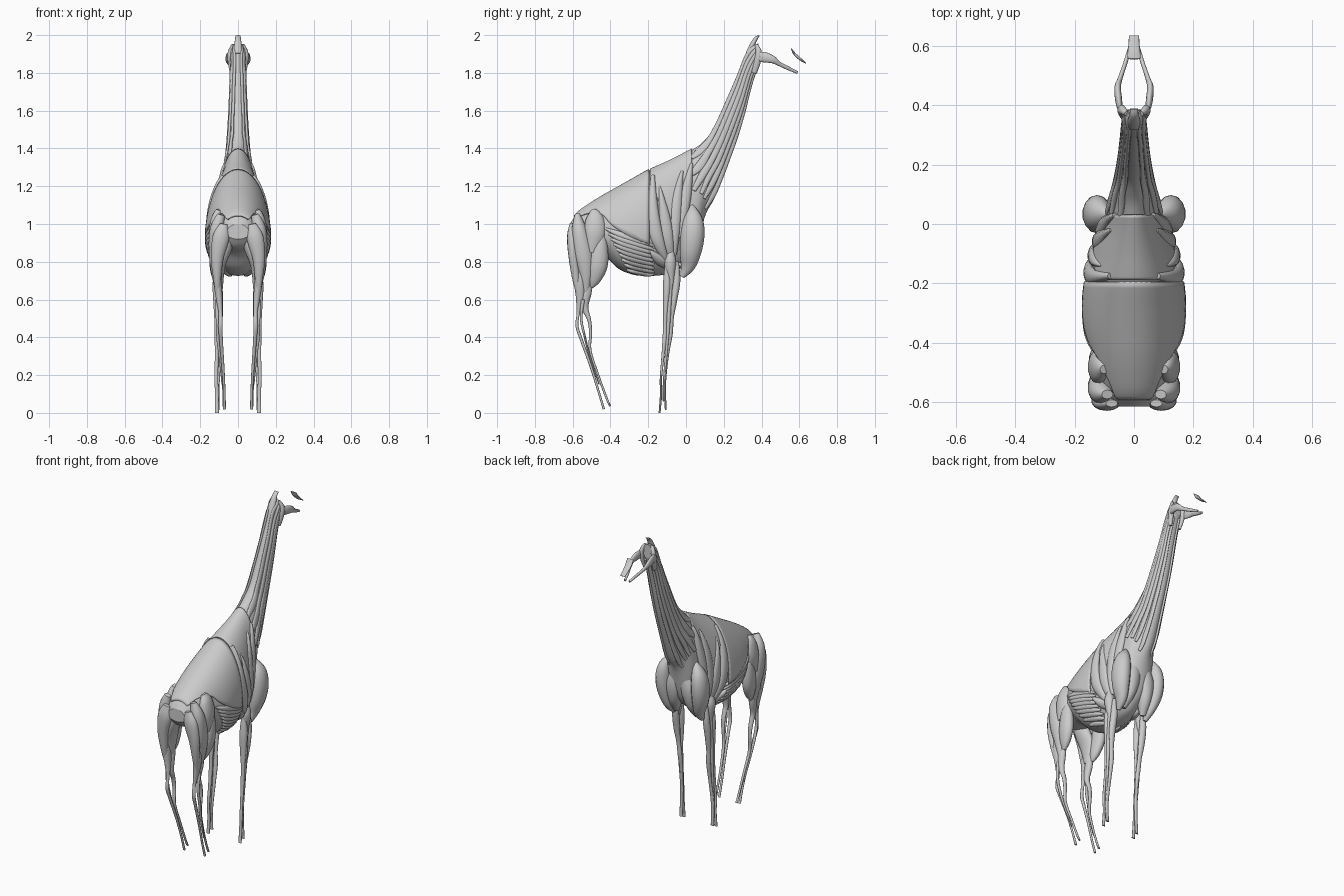
import bpy, bmesh, math
from mathutils import Vector as V

# Torso and neck sections: y, bottom z, top z, half width
SEC = [(-0.615, .92, 1.0, .06), (-.58, .88, 1.05, .09), (-.52, .86, 1.095, .115), (-.44, .84, 1.145, .135),
       (-.36, .765, 1.19, .158), (-.28, .732, 1.235, .164), (-.2, .725, 1.28, .158), (-.1, .735, 1.325, .135),
       (-.02, .77, 1.365, .11), (.06, .87, 1.41, .09), (.1, 1.04, 1.445, .075), (.15, 1.135, 1.51, .062),
       (.22, 1.315, 1.66, .049), (.285, 1.505, 1.81, .041), (.34, 1.715, 1.94, .036), (.385, 1.87, 1.955, .033)]


def section(y):
    """Smoothly interpolated section: zb, zt, w, zc"""
    y = min(max(y, SEC[0][0]), SEC[-1][0])
    i = 0
    while i < len(SEC) - 2 and y > SEC[i + 1][0]:
        i += 1
    a, b = SEC[i], SEC[i + 1]
    p, q = SEC[max(i - 1, 0)], SEC[min(i + 2, len(SEC) - 1)]
    h = b[0] - a[0]
    t = (y - a[0]) / h
    out = []
    for k in (1, 2, 3):
        m0 = (b[k] - p[k]) / (b[0] - p[0]) * h
        m1 = (q[k] - a[k]) / (q[0] - a[0]) * h
        out.append((2*t**3 - 3*t*t + 1) * a[k] + (t**3 - 2*t*t + t) * m0
                   + (3*t*t - 2*t**3) * b[k] + (t**3 - t*t) * m1)
    zb, zt, w = out
    return zb, zt, w, zb + (.38 if y < 0 else .38 + min(y, .1) * 1.2) * (zt - zb)


def surface(y, z):
    """Point and outward normal on the right flank"""
    zb, zt, w, zc = section(y)
    h = zt - zc if z > zc else zc - zb
    u = max(-.96, min(.96, (z - zc) / h))
    x = w * math.sqrt(1 - u * u)
    return V((x, y, zc + u * h)), V((x / w**2, 0, u / h)).normalized()


def finish(name, bm, mirror=False, solid=0):
    bmesh.ops.recalc_face_normals(bm, faces=bm.faces)
    me = bpy.data.meshes.new(name)
    bm.to_mesh(me)
    bm.free()
    for f in me.polygons:
        f.use_smooth = len(f.vertices) < 6
    ob = bpy.data.objects.new(name, me)
    bpy.context.collection.objects.link(ob)
    if solid:
        m = ob.modifiers.new("thickness", 'SOLIDIFY')
        m.thickness, m.offset = solid, 0
    if mirror:
        ob.modifiers.new("mirror", 'MIRROR')
    return ob


def skin(name, rings, closed=True, **kw):
    bm = bmesh.new()
    rv = [[bm.verts.new(c) for c in r] for r in rings]
    n = len(rv[0])
    for a, b in zip(rv, rv[1:]):
        for j in range(n if closed else n - 1):
            k = (j + 1) % n
            bm.faces.new((a[j], a[k], b[k], b[j]))
    if closed:
        bm.faces.new(rv[0])
        bm.faces.new(rv[-1])
    return finish(name, bm, **kw)


def smooth_path(rows, n=5):
    out = []
    for i in range(len(rows) - 1):
        p, a, b, q = (rows[max(i-1, 0)], rows[i], rows[i+1], rows[min(i+2, len(rows)-1)])
        for s in range(n):
            t = s / n
            out.append([.5 * (2*B + (C-A)*t + (2*A-5*B+4*C-D)*t*t + (3*B-A-3*C+D)*t**3)
                        for A, B, C, D in zip(p, a, b, q)])
    return out + [list(rows[-1])]


def muscle(name, rows, thick=None, normal=(1, 0, 0), mirror=True):
    """rows (x,y,z,width,thickness), or (y,z,width) laid on the flank when thick is given"""
    path = smooth_path(rows)
    pts, nrm, rad = [], [], []
    for r in path:
        if thick:
            p, n = surface(r[0], r[1])
            rad.append((max(r[2], .002), thick * min(1, max(r[2], .002) / .012)))
        else:
            p, n = V(r[:3]), V(normal).normalized()
            rad.append((max(r[3], .002), max(r[4], .002)))
        pts.append(p)
        nrm.append(n)
    rings = []
    for i, p in enumerate(pts):
        t = (pts[min(i+1, len(pts)-1)] - pts[max(i-1, 0)]).normalized()
        side = nrm[i].cross(t).normalized()
        up = t.cross(side)
        w, h = rad[i]
        rings.append([p + side * w * math.cos(a) + up * h * math.sin(a)
                      for a in (k * math.tau / 14 for k in range(14))])
    return skin(name, rings, mirror=mirror)


def sheet(name, low, off):
    """Muscle sheet draped over the back; low = (y, lower edge z)"""
    rings = []
    for y, zl in smooth_path(low, 4):
        zb, zt, w, zc = section(y)
        a0 = math.acos(max(-1, min(1, (zl - zc) / (zt - zc if zl > zc else zc - zb))))
        ring = []
        for k in range(33):
            a = a0 * (k / 16 - 1)
            c = math.cos(a)
            ring.append(((w + off) * math.sin(a), y, zc + c * ((zt + off * .6 - zc) if c > 0 else zc - zb)))
        rings.append(ring)
    return skin(name, rings, closed=False, solid=.008)


# Core of torso and neck
rings = []
for i in range(81):
    y = SEC[0][0] + (SEC[-1][0] - SEC[0][0]) * i / 80
    zb, zt, w, zc = section(y)
    rings.append([(w * math.sin(a), y, zc + math.cos(a) * (zt - zc if math.cos(a) > 0 else zc - zb))
                  for a in (k * math.tau / 32 for k in range(32))])
skin("torso_and_neck", rings)

# Back sheets
sheet("back_sheet", [(-.59, 1.02), (-.53, 1.05), (-.45, 1.05), (-.39, .99), (-.3, .935), (-.195, .89)], .008)
sheet("shoulder_sheet", [(-.188, 1.2), (-.13, 1.1), (-.07, 1.02), (-.02, 1.12), (.03, 1.3)], .006)

# Rib slats
for i in range(9):
    y0, z0, y1, z1 = -.425 + .014*i, .975 - .027*i, -.17, .885 - .02*i
    muscle(f"rib_slat_{i+1}", [(y0, z0, .006), (y0*.7 + y1*.3, z0*.65 + z1*.35, .017),
                               (y0*.3 + y1*.7, z0*.27 + z1*.73, .016), (y1, z1, .006)], .012)

# Shoulder straps
for i, s in enumerate([
    [(-.175, 1.25, .012), (-.175, 1.08, .028), (-.155, .93, .035), (-.1, .8, .014)],
    [(-.14, 1.2, .006), (-.115, 1.05, .028), (-.1, .92, .034), (-.075, .8, .014)],
    [(-.02, 1.28, .008), (-.05, 1.13, .03), (-.06, .98, .03), (-.06, .84, .012)],
    [(.03, 1.32, .008), (.0, 1.17, .03), (-.02, 1.05, .03), (-.03, .93, .012)],
    [(-.19, .86, .006), (-.14, .81, .03), (-.07, .78, .025), (-.03, .79, .01)]]):
    muscle(f"shoulder_strap_{i+1}", s, .02)

# Long neck straps
for i, (f, ys) in enumerate([(.1, .1), (.27, .095), (.44, .08), (.61, .04), (.78, .02), (.93, .03)]):
    rows = []
    for k in range(8):
        y = ys + (.378 - ys) * k / 7
        zb, zt = section(y)[:2]
        rows.append((y, zb + f * (zt - zb), max(.011, .045 * (zt - zb)) * (.5 if k == 0 else 1)))
    muscle(f"neck_strap_{i+1}", rows, .008)

# Chest and shoulder masses
muscle("shoulder_mass", [(.085, .03, 1.1, .01, .01), (.115, .037, 1.03, .05, .04), (.125, .035, .95, .063, .049),
                         (.12, .025, .86, .058, .045), (.105, .01, .78, .04, .03), (.1, -.02, .72, .012, .012)])
muscle("chest_mass", [(.03, .05, 1.03, .02, .03), (.05, .045, .93, .04, .05), (.06, .02, .83, .045, .04),
                      (.075, -.01, .74, .015, .02)])

# Forelegs
muscle("elbow_muscle", [(.115, -.08, .86, .015, .015), (.115, -.083, .8, .031, .028), (.11, -.08, .72, .02, .02),
                        (.11, -.075, .66, .008, .01)])
muscle("foreleg_extensor", [(.105, -.05, .8, .012, .012), (.108, -.05, .7, .02, .02), (.11, -.063, .6, .017, .02),
                            (.105, -.075, .5, .01, .014), (.1, -.082, .42, .012, .014), (.1, -.098, .3, .007, .011),
                            (.108, -.112, .15, .006, .011), (.11, -.107, .015, .005, .011)])
muscle("foreleg_flexor", [(.11, -.1, .78, .012, .015), (.11, -.1, .68, .022, .025), (.11, -.106, .57, .015, .02),
                          (.112, -.11, .48, .011, .013), (.112, -.112, .4, .012, .012), (.113, -.122, .3, .008, .01),
                          (.115, -.133, .18, .006, .01), (.112, -.132, .1, .006, .01), (.112, -.14, 0, .005, .011)])
muscle("foreleg_side_tendon", [(.117, -.08, .7, .01, .01), (.115, -.09, .55, .012, .012), (.115, -.098, .4, .008, .008),
                               (.112, -.118, .15, .005, .006), (.112, -.12, .06, .003, .004)])

# Haunches and thighs
muscle("hip_muscle", [(.1, -.49, 1.075, .015, .015), (.112, -.482, 1.03, .048, .03), (.12, -.482, .95, .058, .036),
                      (.12, -.5, .85, .03, .025)])
muscle("thigh_front", [(.11, -.455, 1.0, .012, .01), (.12, -.455, .9, .038, .028), (.118, -.465, .79, .052, .034),
                       (.11, -.485, .71, .036, .025), (.105, -.5, .665, .01, .01)])
muscle("thigh_side", [(.09, -.575, 1.05, .015, .02), (.112, -.565, .97, .04, .038), (.12, -.545, .85, .05, .035),
                      (.115, -.53, .74, .036, .027), (.105, -.53, .62, .01, .01)])
muscle("thigh_rear", [(.075, -.605, 1.0, .012, .02), (.09, -.603, .93, .027, .045), (.11, -.595, .82, .026, .034),
                      (.11, -.58, .7, .02, .02), (.105, -.565, .6, .006, .01)])
muscle("thigh_inner", [(.045, -.57, .96, .03, .03), (.065, -.55, .88, .05, .035), (.09, -.53, .78, .052, .024),
                       (.095, -.53, .66, .02, .015)])

# Hind shanks and tendons
muscle("calf", [(.11, -.55, .8, .015, .015), (.108, -.56, .7, .03, .022), (.1, -.56, .61, .023, .018),
                (.093, -.57, .53, .009, .01), (.093, -.577, .46, .008, .012), (.09, -.555, .39, .008, .01),
                (.08, -.505, .25, .007, .008), (.073, -.465, .12, .006, .007), (.072, -.435, .02, .006, .008)])
muscle("shank_front", [(.1, -.505, .72, .015, .015), (.1, -.525, .64, .026, .02), (.095, -.535, .56, .018, .016),
                       (.095, -.512, .49, .01, .014), (.093, -.505, .42, .008, .012), (.09, -.507, .33, .007, .01),
                       (.08, -.465, .2, .006, .008), (.075, -.425, .09, .006, .007), (.073, -.402, .035, .005, .008)])
muscle("shank_side_tendon", [(.112, -.545, .6, .01, .01), (.108, -.555, .5, .007, .01), (.105, -.535, .4, .006, .01),
                             (.095, -.51, .3, .005, .008), (.082, -.46, .15, .003, .005)])

# Head pieces
muscle("jaw_muscle", [(.048, .392, 1.885, .027, .01), (.052, .42, 1.882, .027, .012), (.055, .46, 1.87, .02, .011),
                      (.047, .49, 1.85, .012, .008), (.03, .54, 1.825, .01, .007), (.015, .59, 1.802, .007, .007)])
muscle("upper_lip", [(0, .557, 1.93, .022, .002), (0, .575, 1.9, .022, .007), (0, .605, 1.873, .019, .007),
                     (0, .635, 1.85, .017, .002)], normal=(0, .7, .7), mirror=False)
muscle("nape_tip", [(0, .33, 1.9, .024, .015), (0, .352, 1.95, .02, .014), (0, .37, 1.982, .015, .01),
                    (0, .388, 1.998, .014, .003)], normal=(0, -.8, .5), mirror=False)
muscle("throat_side", [(.033, .36, 1.8, .015, .01), (.04, .378, 1.86, .018, .014), (.04, .385, 1.91, .016, .014),
                       (.025, .372, 1.95, .008, .008)])
